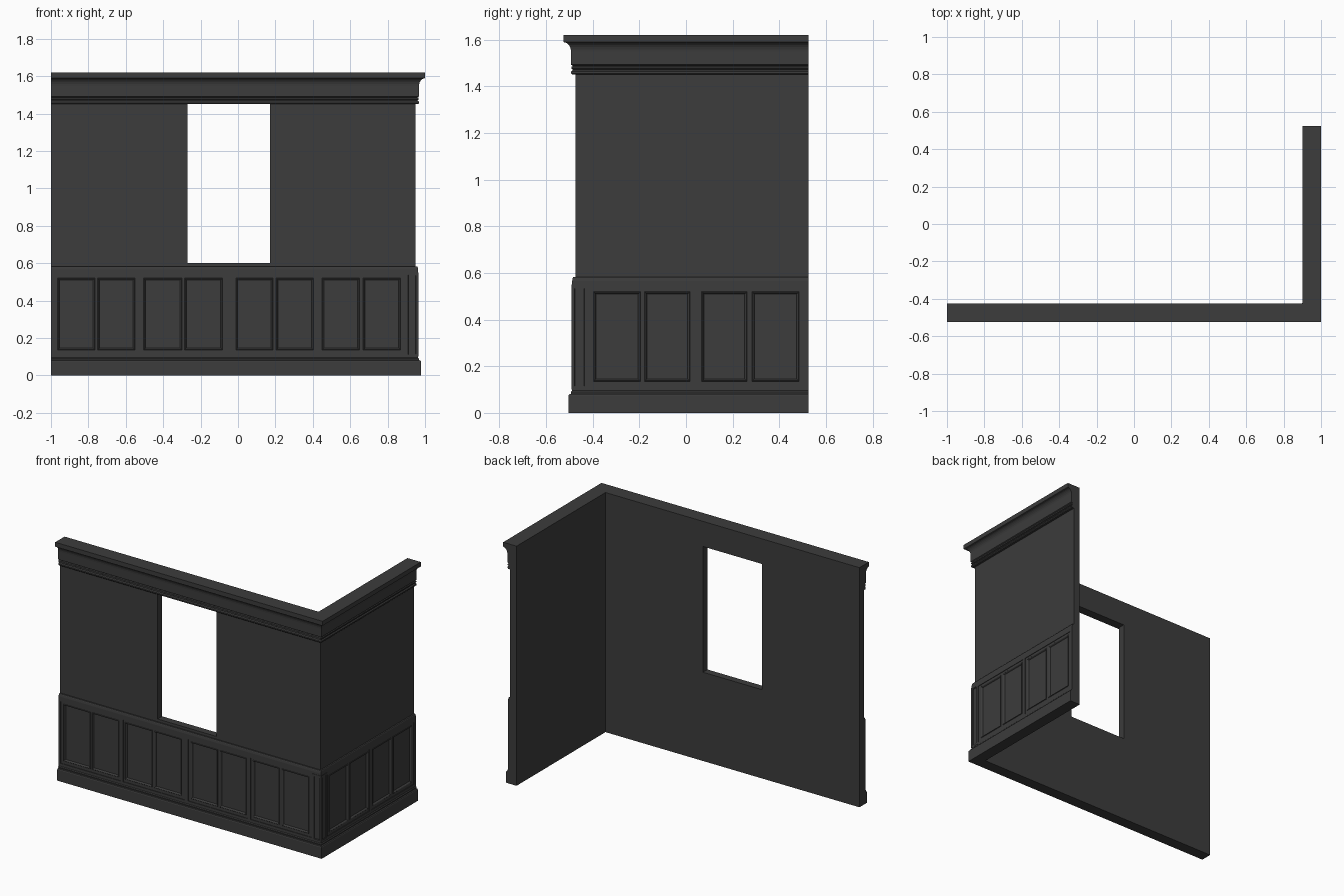
import bpy, bmesh, math

if "Cube" in bpy.data.objects:
    bpy.data.objects.remove(bpy.data.objects["Cube"])

XO, YO = 0.948, -0.473          # outer wall faces
X0, Y1 = -1.0, 0.525            # open ends of the two walls
T = 0.048                       # wall thickness

mat = bpy.data.materials.new("dark_paint")
mat.diffuse_color = (0.045, 0.045, 0.045, 1)
mat.use_nodes = True
mat.node_tree.nodes["Principled BSDF"].inputs["Base Color"].default_value = mat.diffuse_color


def finish(bm, name, recalc=True):
    if recalc:
        bmesh.ops.recalc_face_normals(bm, faces=bm.faces)
    me = bpy.data.meshes.new(name)
    bm.to_mesh(me)
    bm.free()
    ob = bpy.data.objects.new(name, me)
    bpy.context.collection.objects.link(ob)
    me.materials.append(mat)
    return ob


def sweep(name, profile):
    """Run a closed (offset, height) profile round the corner with a mitre."""
    bm = bmesh.new()
    rings = [[bm.verts.new(p) for p in ring] for ring in (
        [(X0, YO - d, z) for d, z in profile],
        [(XO + d, YO - d, z) for d, z in profile],
        [(XO + d, Y1, z) for d, z in profile])]
    n = len(profile)
    for a, b in zip(rings, rings[1:]):
        for i in range(n):
            j = (i + 1) % n
            bm.faces.new((a[i], a[j], b[j], b[i]))
    bm.faces.new(rings[0])
    bm.faces.new(rings[-1])
    return finish(bm, name)


def box(name, lo, hi):
    bm = bmesh.new()
    bmesh.ops.create_cube(bm, size=1)
    for v in bm.verts:
        v.co = [(a + b) / 2 + c * (b - a) for a, b, c in zip(lo, hi, v.co)]
    return bm


def inset(bm, faces, width, depth):
    bmesh.ops.inset_individual(bm, faces=faces, thickness=width, depth=depth)


# Wall with window opening
wall = sweep("wall", [(-T, 0), (0, 0), (0, 1.62), (-T, 1.62)])
cutter = finish(box("c", (-0.27, -0.7, 0.6), (0.17, -0.3, 1.45)), "window_cutter")
cutter.hide_render = True
mod = wall.modifiers.new("window", "BOOLEAN")
mod.operation = 'DIFFERENCE'
mod.object = cutter
mod.solver = 'EXACT'
bpy.context.view_layer.objects.active = wall
bpy.ops.object.modifier_apply(modifier=mod.name)
bpy.data.objects.remove(cutter)

# Baseboard, chair rail and crown moulding
sweep("baseboard", [(0, 0), (0.03, 0), (0.03, 0.075), (0.027, 0.08), (0.019, 0.082),
                    (0.02, 0.09), (0.015, 0.095), (0.015, 0.115), (0, 0.115)])
sweep("chair_rail", [(0, 0.533), (0.015, 0.533), (0.015, 0.565), (0.013, 0.578),
                     (0.01, 0.582), (0, 0.582)])
cove = [(0.049 - 0.029 * math.sin(a), 1.588 - 0.04 * math.cos(a))
        for a in (math.radians(90 - 15 * i) for i in range(7))]
cove = [(0.049 - 0.029 * math.cos(math.radians(15 * i)),
         1.548 + 0.04 * math.sin(math.radians(15 * i))) for i in range(7)]
sweep("crown", [(0, 1.45), (0.014, 1.45), (0.019, 1.455), (0.019, 1.463), (0.013, 1.469),
                (0.013, 1.472), (0.018, 1.475), (0.018, 1.483), (0.012, 1.487),
                (0.02, 1.492)] + cove + [(0.052, 1.59), (0.052, 1.62), (0, 1.62)])


# Wainscot: panelled field plus stiles, for each wall
def wainscot(name, place, start, end, panels, stiles):
    us = [start] + [u for p in panels for u in p] + [end]
    zs = [0.10, 0.135, 0.52, 0.55]
    bm = bmesh.new()
    grid = [[bm.verts.new(place(u, 0.011, z)) for z in zs] for u in us]
    picked = []
    for i in range(len(us) - 1):
        for j in range(3):
            f = bm.faces.new((grid[i][j], grid[i + 1][j], grid[i + 1][j + 1], grid[i][j + 1]))
            if i % 2 == 1 and j == 1:
                picked.append(f)
    bm.normal_update()
    inset(bm, picked, 0.004, 0.003)      # raised bead
    inset(bm, picked, 0.005, -0.002)
    inset(bm, picked, 0.006, -0.008)     # sunk panel
    finish(bm, name + "_panels", recalc=False)
    for k, (a, b) in enumerate(stiles):
        p, q = place(a, 0, 0.10), place(b, 0.015, 0.55)
        lo, hi = [min(c) for c in zip(p, q)], [max(c) for c in zip(p, q)]
        finish(box("s", lo, hi), f"{name}_stile_{k + 1}")


wainscot("front", lambda u, d, z: (u, YO - d, z), X0, 0.94,
         [(-0.965, -0.765), (-0.752, -0.55), (-0.505, -0.30), (-0.287, -0.082),
          (-0.012, 0.188), (0.203, 0.403), (0.45, 0.65), (0.668, 0.87)],
         [(X0, -0.985), (-0.537, -0.517), (-0.057, -0.032), (0.418, 0.436)])
wainscot("side", lambda u, d, z: (XO + d, u, z), -0.465, Y1,
         [(-0.397, -0.195), (-0.178, 0.018), (0.067, 0.262), (0.282, 0.485)],
         [(0.03, 0.05), (0.505, Y1)])

# Corner post with a narrow sunk panel on both outer faces
bm = box("p", (0.898, -0.49, 0.10), (0.965, -0.423, 0.55))
bm.normal_update()
outer = [f for f in bm.faces if f.normal.x > 0.9 or f.normal.y < -0.9]
inset(bm, outer, 0.017, 0)
inset(bm, outer, 0.004, -0.007)
finish(bm, "corner_post", recalc=False)
